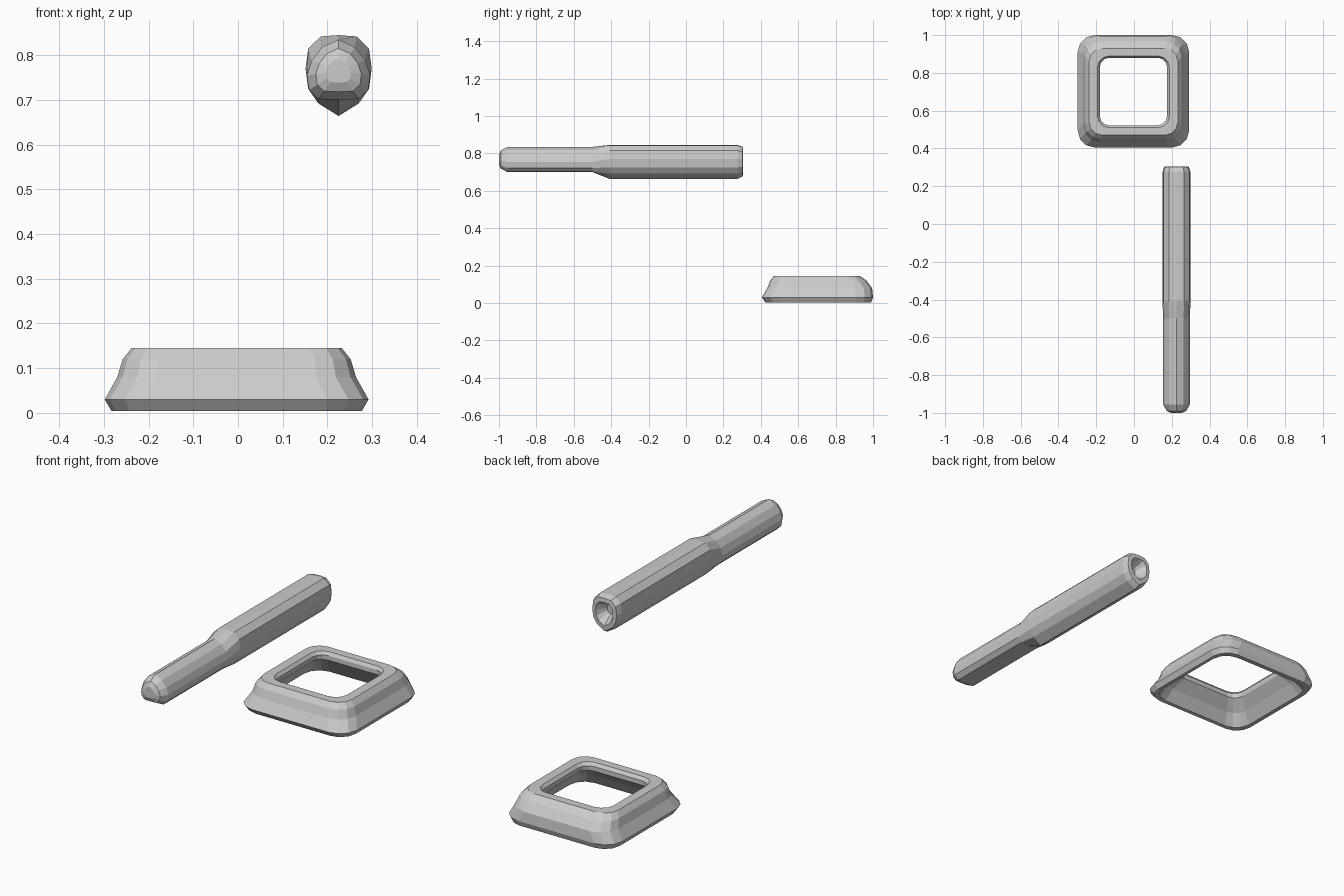
import bpy, bmesh, math

if "Cube" in bpy.data.objects:
    bpy.data.objects.remove(bpy.data.objects["Cube"])


def loft(name, rings, closed=False):
    """Skin a list of equal-length rings; cap the ends or join last to first."""
    bm = bmesh.new()
    loops = [[bm.verts.new(p) for p in ring] for ring in rings]
    n = len(loops[0])
    pairs = list(zip(loops, loops[1:]))
    if closed:
        pairs.append((loops[-1], loops[0]))
    else:
        bm.faces.new(loops[0])
        bm.faces.new(loops[-1])
    for a, b in pairs:
        for i in range(n):
            j = (i + 1) % n
            bm.faces.new((a[i], a[j], b[j], b[i]))
    bmesh.ops.recalc_face_normals(bm, faces=bm.faces)
    mesh = bpy.data.meshes.new(name)
    bm.to_mesh(mesh)
    bm.free()
    obj = bpy.data.objects.new(name, mesh)
    bpy.context.collection.objects.link(obj)
    return obj


def rounded_square(half, front, back, z, radius, steps=3):
    """Ring with rounded corners, spanning x +-half and y front..back."""
    pts = []
    for k, (sx, y, sy) in enumerate([(1, back, 1), (-1, back, 1),
                                     (-1, front, -1), (1, front, -1)]):
        for s in range(steps + 1):
            a = math.radians(90 * k + 90 * s / steps)
            pts.append((sx * (half - radius) + radius * math.cos(a) - 0.003,
                        y - sy * radius + radius * math.sin(a), z))
    return pts


# Flared square collar: half width, front y, back y, z, corner radius
collar = [
    (0.190, 0.510, 0.890, 0.145, 0.06),
    (0.235, 0.470, 0.930, 0.145, 0.07),
    (0.255, 0.450, 0.965, 0.120, 0.08),
    (0.267, 0.435, 0.995, 0.080, 0.09),
    (0.295, 0.405, 1.000, 0.030, 0.09),
    (0.280, 0.425, 0.990, 0.004, 0.08),
    (0.262, 0.442, 0.965, 0.006, 0.08),
    (0.225, 0.475, 0.925, 0.060, 0.06),
    (0.182, 0.522, 0.880, 0.108, 0.05),
    (0.178, 0.522, 0.880, 0.130, 0.05),
]
loft("square_collar", [rounded_square(*r) for r in collar], closed=True)

# Bar cross-sections, right half from top to bottom (x offset, z)
thick = [(0, .845), (.04, .842), (.068, .815), (.074, .77),
         (.068, .725), (.045, .692), (0, .664)]
thin = [(0, .835), (.037, .818), (.060, .788), (.071, .755),
        (.066, .722), (.045, .702), (0, .700)]


def bar_ring(half, y, scale=1.0):
    full = half + [(-x, z) for x, z in half[-2:0:-1]]
    return [(0.225 + x * scale, y, 0.765 + (z - 0.765) * scale)
            for x, z in full]


# Stepped bar: rounded front tip, thicker rear, shallow socket in the back end
stations = [
    (thin, -1.0, 0.40), (thin, -0.99, 0.72), (thin, -0.955, 1.0),
    (thin, -0.50, 1.0), (thick, -0.41, 1.0), (thick, 0.275, 1.0),
    (thick, 0.303, 0.88), (thick, 0.305, 0.62), (thick, 0.255, 0.25),
]
loft("stepped_bar", [bar_ring(*s) for s in stations])
